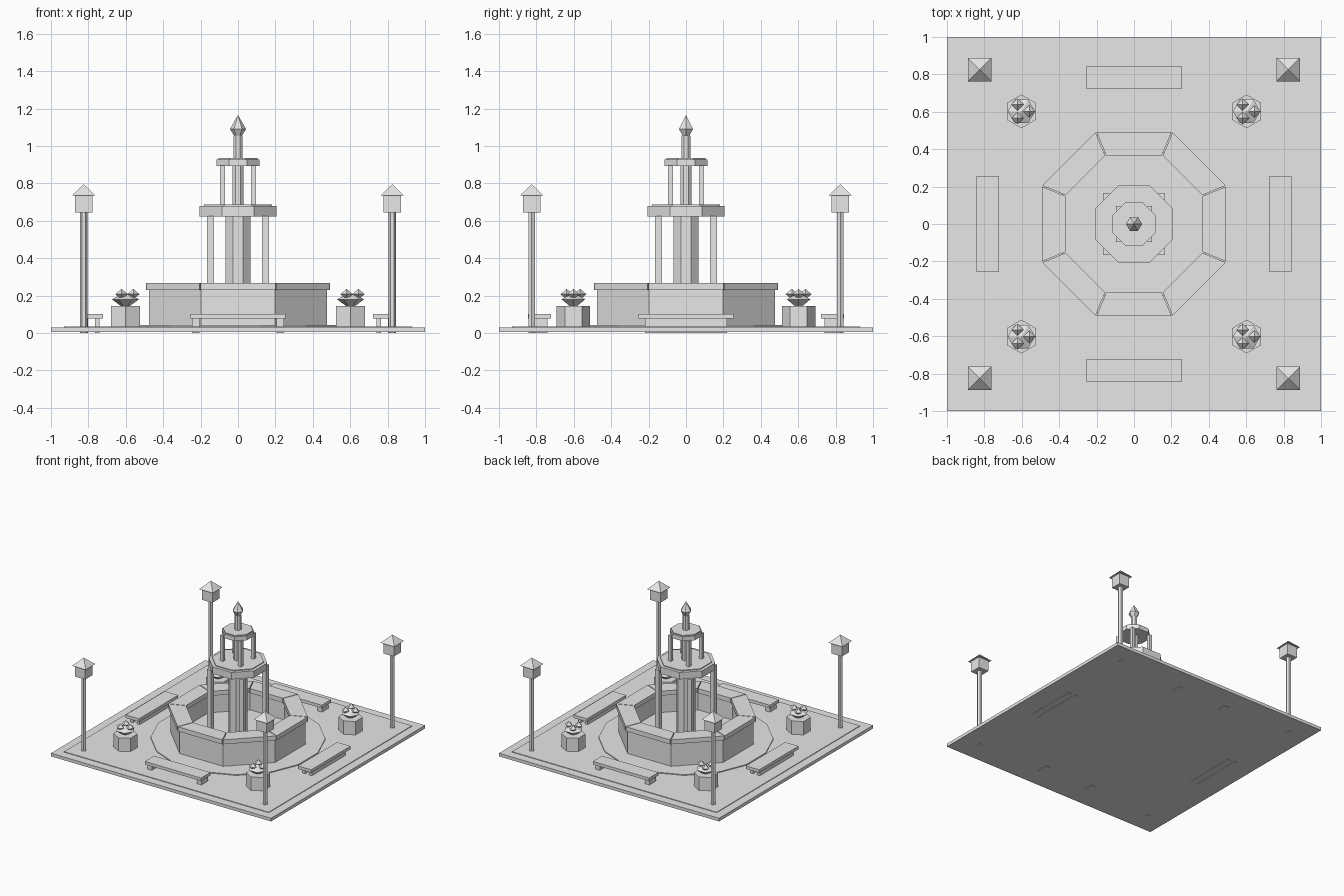
import bpy, bmesh
from math import sin, cos, pi, radians

cube = bpy.data.objects.get("Cube")
if cube:
    bpy.data.objects.remove(cube, do_unlink=True)

stone = bpy.data.materials.new("grey_stone")
stone.use_nodes = True
stone.diffuse_color = (0.8, 0.8, 0.8, 1)
stone.node_tree.nodes["Principled BSDF"].inputs["Base Color"].default_value = (0.8, 0.8, 0.8, 1)


def finish(name, bm):
    bmesh.ops.recalc_face_normals(bm, faces=bm.faces)
    mesh = bpy.data.meshes.new(name)
    bm.to_mesh(mesh)
    bm.free()
    mesh.materials.append(stone)
    obj = bpy.data.objects.new(name, mesh)
    bpy.context.collection.objects.link(obj)
    return obj


def prism(name, points, z0, z1):
    """Upright block with the given outline."""
    bm = bmesh.new()
    low = [bm.verts.new((x, y, z0)) for x, y in points]
    high = [bm.verts.new((x, y, z1)) for x, y in points]
    bm.faces.new(low)
    bm.faces.new(high)
    for i in range(len(points)):
        j = (i + 1) % len(points)
        bm.faces.new((low[i], low[j], high[j], high[i]))
    return finish(name, bm)


def box(name, x, y, z0, z1, w, d):
    w, d = w / 2, d / 2
    return prism(name, [(x - w, y - d), (x + w, y - d), (x + w, y + d), (x - w, y + d)], z0, z1)


def lathe(name, profile, sides, x=0, y=0, turn=0.0):
    """Faceted solid of revolution from (radius, z) points; zero radius makes a tip."""
    bm = bmesh.new()
    rings = []
    for r, z in profile:
        if r == 0:
            rings.append([bm.verts.new((x, y, z))] * sides)
        else:
            rings.append([bm.verts.new((x + r * cos(turn + 2 * pi * i / sides),
                                        y + r * sin(turn + 2 * pi * i / sides), z))
                          for i in range(sides)])
    for a, b in zip(rings, rings[1:]):
        for i in range(sides):
            j = (i + 1) % sides
            quad = list(dict.fromkeys((a[i], a[j], b[j], b[i])))
            bm.faces.new(quad)
    for ring in (rings[0], rings[-1]):
        if ring[0] is not ring[1]:
            bm.faces.new(ring)
    return finish(name, bm)


OCT = cos(pi / 8)


def octagon(name, profile):
    """Octagonal solid with flats on the axes; radii are measured to the flats."""
    return lathe(name, [(r / OCT, z) for r, z in profile], 8, turn=pi / 8)


# Plaza slabs
box("plaza_base", 0, 0, 0.004, 0.03, 2, 2)
box("plaza_paving", 0, 0, 0.03, 0.035, 1.86, 1.86)
lathe("paving_disc", [(0.65, 0.035), (0.65, 0.042)], 16, turn=pi / 16)

# Basin: hollow octagonal wall with a floor, capped by eight mitred rim blocks
octagon("basin_wall", [(0.476, 0.04), (0.476, 0.232), (0.38, 0.232), (0.38, 0.085)])
half = pi / 8
for k in range(8):
    a = k * pi / 4
    outline = []
    for r, s in ((0.367, -1), (0.492, -1), (0.492, 1), (0.367, 1)):
        t = s * (r * sin(half) / OCT - 0.003)
        outline.append((r * cos(a) - t * sin(a), r * sin(a) + t * cos(a)))
    prism("rim_block", outline, 0.23, 0.267)

# Central tiers
octagon("lower_column", [(0.067, 0.08), (0.067, 0.625)])
octagon("lower_bowl", [(0.206, 0.623), (0.206, 0.68), (0.182, 0.68), (0.182, 0.687)])
octagon("upper_column", [(0.03, 0.68), (0.03, 0.895)])
octagon("upper_bowl", [(0.114, 0.892), (0.114, 0.927), (0.105, 0.927), (0.105, 0.935)])
octagon("finial_neck", [(0.023, 0.93), (0.023, 1.055)])
lathe("finial", [(0.018, 1.05), (0.043, 1.09), (0, 1.165)], 6)

for sx in (-1, 1):
    for sy in (-1, 1):
        # Tier supports
        box("lower_support", sx * 0.147, sy * 0.147, 0.08, 0.625, 0.036, 0.036)
        box("upper_support", sx * 0.083, sy * 0.083, 0.68, 0.895, 0.027, 0.027)

        # Corner lamps
        x, y = sx * 0.825, sy * 0.825
        lathe("lamp_post", [(0.02, 0), (0.02, 0.65)], 6, x, y)
        box("lamp_head", x, y, 0.645, 0.735, 0.092, 0.092)
        lathe("lamp_roof", [(0.088, 0.735), (0, 0.795)], 4, x, y, pi / 4)

        # Planters with foliage and three buds
        x, y = sx * 0.602, sy * 0.602
        lathe("planter", [(0.09, 0.03), (0.09, 0.145)], 6, x, y, pi / 6)
        lathe("foliage", [(0.025, 0.145), (0.073, 0.18), (0, 0.215)], 6, x, y)
        for k in range(3):
            a = radians(120 * k)
            lathe("bud", [(0, 0.18), (0.033, 0.207), (0, 0.236)], 4,
                  x + 0.042 * cos(a), y + 0.042 * sin(a))

# Benches: end legs at front and back, long rails at the sides
for s in (-1, 1):
    p = s * 0.783
    box("bench_seat", 0, p, 0.077, 0.102, 0.51, 0.122)
    box("side_bench_seat", p, 0, 0.077, 0.102, 0.122, 0.51)
    for t in (-1, 1):
        box("bench_leg", t * 0.225, p, 0, 0.08, 0.04, 0.085)
        box("side_bench_rail", p + t * 0.03, 0, 0, 0.08, 0.024, 0.44)
